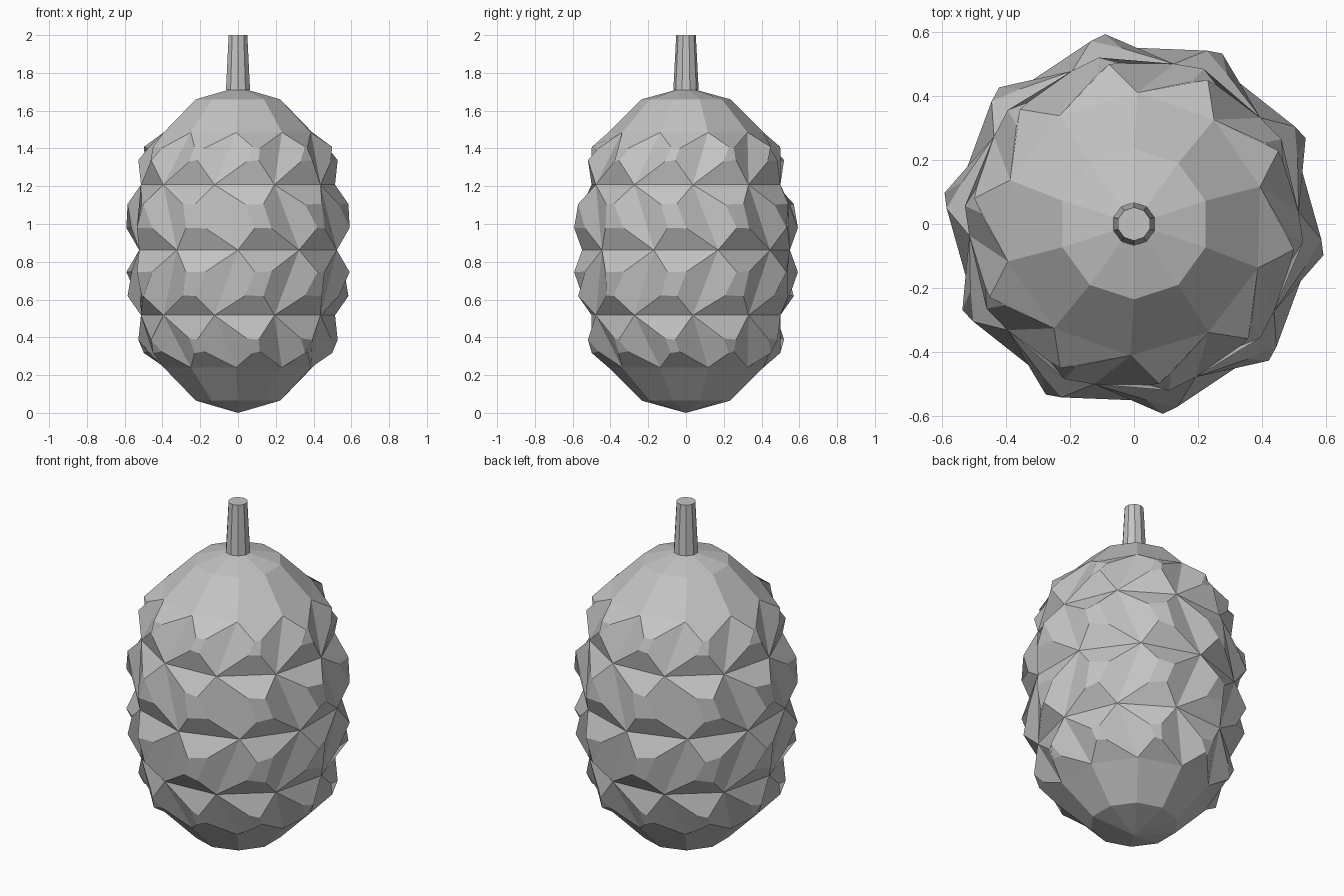
import bpy
import bmesh
from math import radians, sin, cos

if "Cube" in bpy.data.objects:
    bpy.data.objects.remove(bpy.data.objects["Cube"], do_unlink=True)

SIDES = 10
HEIGHT = 1.725

grey = bpy.data.materials.new("plain_grey")
grey.use_nodes = True
colour = (0.55, 0.55, 0.55, 1)
grey.diffuse_color = colour
grey.node_tree.nodes["Principled BSDF"].inputs["Base Color"].default_value = colour


def add_object(name, bm):
    bmesh.ops.recalc_face_normals(bm, faces=bm.faces[:])
    mesh = bpy.data.meshes.new(name)
    bm.to_mesh(mesh)
    bm.free()
    mesh.materials.append(grey)
    obj = bpy.data.objects.new(name, mesh)
    bpy.context.collection.objects.link(obj)
    return obj


def add_ring(bm, radius, z, twist):
    """Ring of points, counted from the front, turned by twist degrees."""
    angles = [radians(360 / SIDES * i + twist) for i in range(SIDES)]
    return [bm.verts.new((radius * sin(a), -radius * cos(a), z)) for a in angles]


def bridge(bm, low, high):
    return [bm.faces.new((low[i], low[(i + 1) % SIDES], high[(i + 1) % SIDES], high[i]))
            for i in range(SIDES)]


# Cone body: the lower half mirrors the upper, every second ring is turned
half = [(0.235, 0.065, 0), (0.41, 0.24, -1.5), (0.515, 0.517, -14)]
profile = half + [(0.55, HEIGHT / 2, 0)] + [(r, HEIGHT - z, t) for r, z, t in reversed(half)]
bm = bmesh.new()
rings = [add_ring(bm, *p) for p in profile]
rows = [bridge(bm, a, b) for a, b in zip(rings, rings[1:])]
for ring, z in ((rings[0], 0), (rings[-1], HEIGHT)):
    pole = bm.verts.new((0, 0, z))
    for i in range(SIDES):
        bm.faces.new((ring[i], ring[(i + 1) % SIDES], pole))
bmesh.ops.recalc_face_normals(bm, faces=bm.faces[:])

# Raised scales on the four middle rows
scales = [f for row in rows[1:-1] for f in row]
bmesh.ops.inset_individual(bm, faces=scales, thickness=0.11, depth=0.07,
                           use_even_offset=True)
add_object("cone_body", bm)

# Tapered stem
bm = bmesh.new()
low = add_ring(bm, 0.067, 1.71, 0)
high = add_ring(bm, 0.052, 2.0, 0)
bridge(bm, low, high)
bm.faces.new(high)
bm.faces.new(low[::-1])
add_object("stem", bm)
